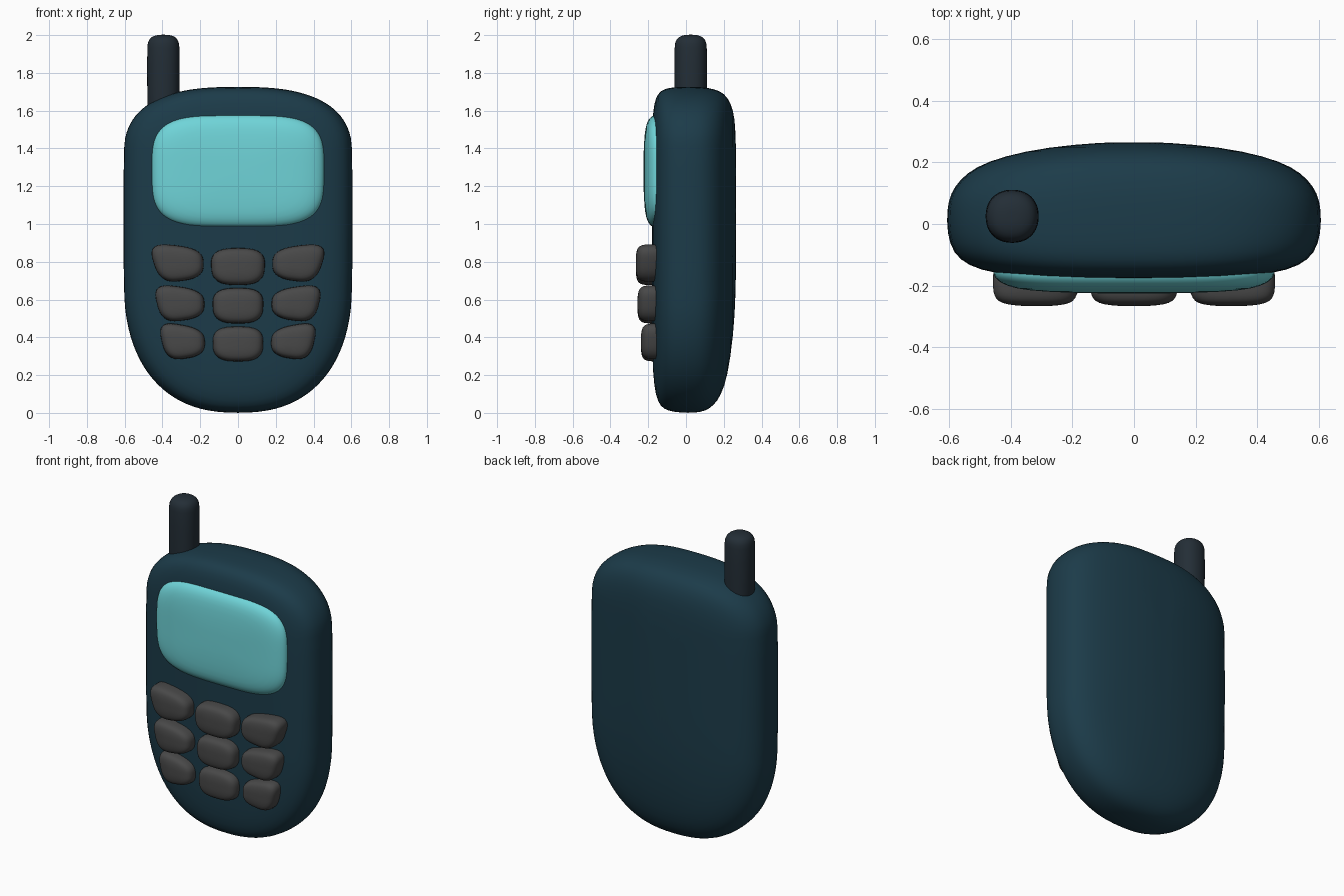
import bpy, bmesh, math

if "Cube" in bpy.data.objects:
    bpy.data.objects.remove(bpy.data.objects["Cube"])


def material(name, rgb):
    m = bpy.data.materials.new(name)
    m.diffuse_color = (*rgb, 1)
    m.use_nodes = True
    m.node_tree.nodes["Principled BSDF"].inputs["Base Color"].default_value = m.diffuse_color
    return m


TEAL = material("dark_teal", (0.0115, 0.044, 0.067))
AQUA = material("aqua", (0.16, 0.66, 0.69))
DARK = material("dark_plastic", (0.017, 0.027, 0.037))
GREY = material("key_grey", (0.065, 0.065, 0.065))


def loft(name, rings, mat, subdiv=1):
    """Skin a list of equal-length point rings and cap both ends."""
    bm = bmesh.new()
    vs = [[bm.verts.new(p) for p in r] for r in rings]
    n = len(vs[0])
    for a, b in zip(vs, vs[1:]):
        for i in range(n):
            j = (i + 1) % n
            bm.faces.new((a[i], a[j], b[j], b[i]))
    for r in (vs[0], vs[-1]):
        c = bm.verts.new(sum((v.co for v in r), r[0].co * 0) / n)
        for i in range(n):
            bm.faces.new((r[i], r[(i + 1) % n], c))
    bmesh.ops.recalc_face_normals(bm, faces=bm.faces)
    for f in bm.faces:
        f.smooth = True
    me = bpy.data.meshes.new(name)
    bm.to_mesh(me)
    bm.free()
    me.materials.append(mat)
    ob = bpy.data.objects.new(name, me)
    bpy.context.collection.objects.link(ob)
    if subdiv:
        ob.modifiers.new("smooth", "SUBSURF").levels = subdiv
        ob.modifiers["smooth"].render_levels = subdiv
    return ob


def superellipse(n, count=48):
    def s(v):
        return math.copysign(abs(v) ** (2 / n), v)
    ts = [2 * math.pi * (i + 0.5) / count for i in range(count)]
    return [(s(math.cos(t)), s(math.sin(t))) for t in ts]


# body: front outlines (y, half width, top z, bottom z) stacked front to back
def body_ring(y, w, top, bottom):
    h = top - bottom
    up, down = 0.22 * h, 0.42 * h
    upper = [(w * u, y, top - up + up * v) for u, v in superellipse(2.65) if v > 0]
    lower = [(w * u, y, bottom + down + down * v) for u, v in superellipse(2.4) if v < 0]
    return upper + lower


BODY = [(-.181, .1, 1.45, .4), (-.175, .31, 1.6, .2), (-.161, .455, 1.67, .09),
        (-.135, .54, 1.706, .03), (-.095, .588, 1.722, .009), (-.03, .608, 1.727, -.001),
        (.05, .608, 1.727, -.002), (.1, .596, 1.724, .008), (.145, .565, 1.715, .035),
        (.185, .515, 1.702, .09), (.22, .425, 1.672, .19), (.25, .28, 1.61, .4),
        (.265, .1, 1.5, .63)]
loft("body", [body_ring(*r) for r in BODY], TEAL)


# rounded pad filling a quad in the front plane, corners from bottom left anticlockwise
def pad(name, quad, power, profile, mat):
    (ax, az), (bx, bz), (cx, cz), (dx, dz) = quad
    rings = []
    for s, y in profile:
        ring = []
        for u, v in superellipse(power):
            p, q = (1 + s * u) / 2, (1 + s * v) / 2
            k = ((1 - p) * (1 - q), p * (1 - q), p * q, (1 - p) * q)
            ring.append((k[0] * ax + k[1] * bx + k[2] * cx + k[3] * dx, y,
                         k[0] * az + k[1] * bz + k[2] * cz + k[3] * dz))
        rings.append(ring)
    return loft(name, rings, mat)


# display
pad("screen", [(-.457, .978), (.457, .978), (.46, 1.58), (-.46, 1.58)], 3.7,
    [(1, -.1), (1, -.158), (.985, -.175), (.94, -.193), (.84, -.21), (.65, -.22), (.3, -.225)], AQUA)

# keypad: centre quad, right-hand quad and front depth of each row
ROWS = [
    ([(-.138, .676), (.138, .676), (.148, .873), (-.148, .873)],
     [(.179, .714), (.413, .682), (.483, .906), (.183, .87)], -.266),
    ([(-.132, .473), (.132, .473), (.138, .662), (-.138, .662)],
     [(.176, .505), (.405, .472), (.457, .69), (.178, .65)], -.257),
    ([(-.132, .272), (.132, .272), (.138, .458), (-.138, .458)],
     [(.173, .303), (.38, .272), (.43, .49), (.176, .445)], -.239),
]
for i, (mid, right, front) in enumerate(ROWS, 1):
    profile = [(1, -.1), (1, front + .06), (.97, front + .034),
               (.88, front + .015), (.7, front + .005), (.35, front)]
    left = [(-x, z) for x, z in (right[1], right[0], right[3], right[2])]
    for side, quad in (("left", left), ("middle", mid), ("right", right)):
        pad(f"key_{side}_{i}", quad, 2.9, profile, GREY)

# antenna with a rounded tip
ANT = [(.087, 1.4), (.087, 1.93), (.084, 1.955), (.075, 1.98), (.056, 1.995), (.025, 2.002)]
loft("antenna", [[(-.395 + r * u, .025 + r * v, z) for u, v in superellipse(2.2, 32)]
                 for r, z in ANT], DARK)
